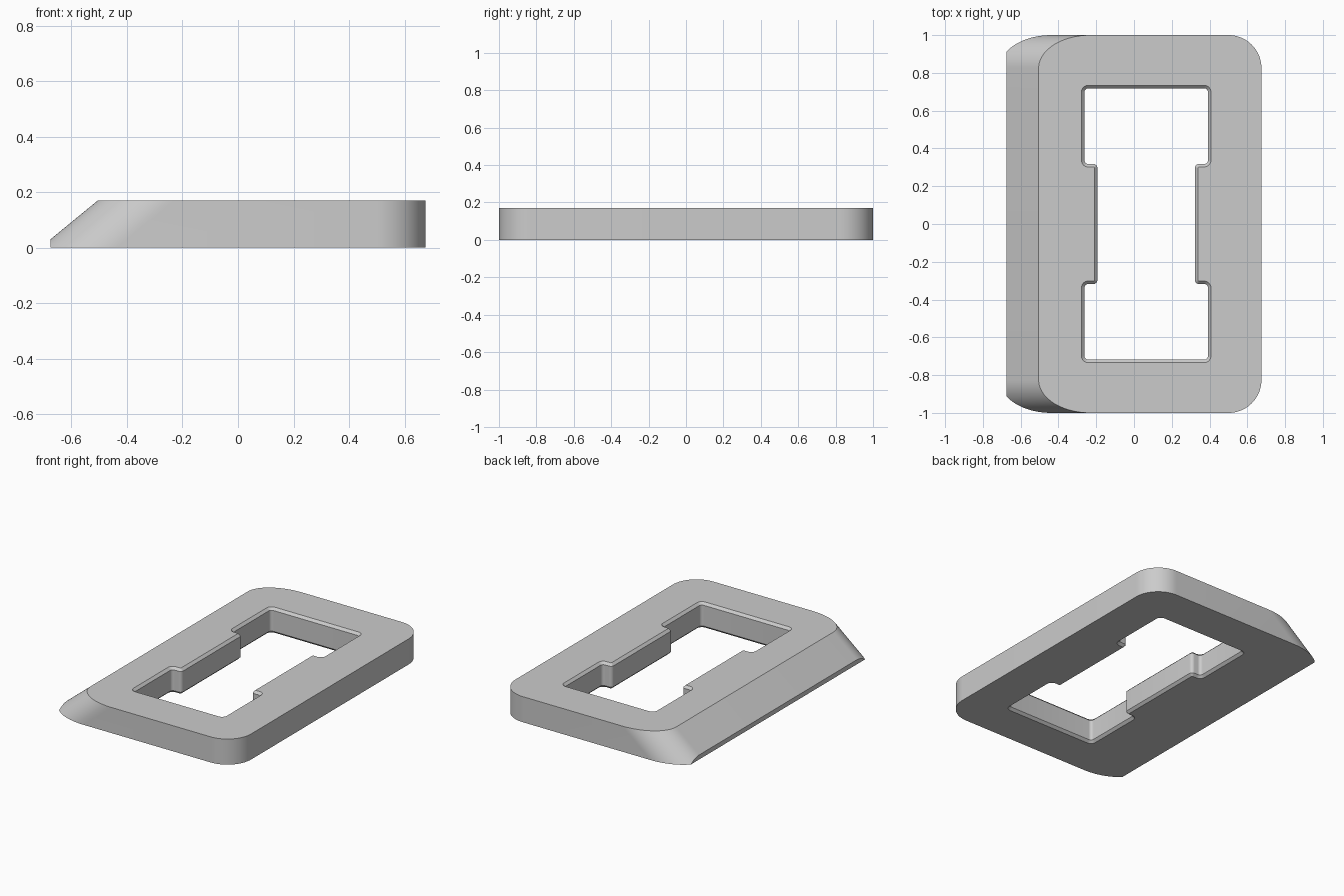
import bpy, bmesh, math
from mathutils import Vector

cube = bpy.data.objects.get("Cube")
if cube:
    bpy.data.objects.remove(cube)

HEIGHT = 0.17        # plate thickness
HALF_X = 0.675
SLOPE_TOP = -0.505   # upper edge of the sloped side
SLOPE_RUN = 0.207    # how far the slope travels over the full thickness
CHAMFER = 0.016
HOLE_X = 0.0645      # the opening is off centre


def rounded(corners, steps):
    """Outline from right-angled corners (x, y, x radius, y radius)."""
    pts = []
    for i, (x, y, rx, ry) in enumerate(corners):
        p = Vector((x, y))
        u = (Vector(corners[i - 1][:2]) - p).normalized()
        v = (Vector(corners[(i + 1) % len(corners)][:2]) - p).normalized()
        u, v = (Vector((d.x * rx, d.y * ry)) for d in (u, v))
        for k in range(steps + 1):
            t = math.pi / 2 * k / steps
            pts.append(p + u * (1 - math.sin(t)) + v * (1 - math.cos(t)))
    return pts


def loft(bm, outlines):
    """Skin a stack of (outline, z) rings and return the rings."""
    rings = [[bm.verts.new((p.x, p.y, z)) for p in o] for o, z in outlines]
    for a, b in zip(rings, rings[1:]):
        for i in range(len(a)):
            j = (i + 1) % len(a)
            bm.faces.new((a[i], a[j], b[j], b[i]))
    return rings


def body_outline(shift):
    r, rx, left = 0.175, 0.275, SLOPE_TOP - shift
    return rounded([(HALF_X, -1, r, r), (HALF_X, 1, r, r),
                    (left, 1, rx, r), (left, -1, rx, r)], 20)


def hole_outline(d):
    n, w, ny, h = 0.258 + d, 0.327 + d, 0.318 - d, 0.718 + d
    inner, outer = 0.022 - d, 0.02 + d
    quarter = [(n, ny, inner), (w, ny, outer), (w, h, outer)]
    right = [(x, -y, r) for x, y, r in reversed(quarter)] + quarter
    loop = right + [(-x, y, r) for x, y, r in reversed(right)]
    return [p + Vector((HOLE_X, 0)) for p in rounded([(x, y, r, r) for x, y, r in loop], 8)]


bm = bmesh.new()

# Solid body with one sloped side, its tip trimmed upright
bottom, top = loft(bm, [(body_outline(SLOPE_RUN), 0), (body_outline(0), HEIGHT)])
bm.faces.new(bottom)
bm.faces.new(top)
cut = bmesh.ops.bisect_plane(bm, geom=bm.verts[:] + bm.edges[:] + bm.faces[:],
                             plane_co=(-HALF_X, 0, 0), plane_no=(-1, 0, 0),
                             clear_outer=True)
bmesh.ops.holes_fill(bm, edges=[e for e in bm.edges if e.is_boundary], sides=0)
bm.normal_update()
caps = [f for f in bm.faces if abs(f.normal.z) > 0.99]
bmesh.ops.delete(bm, geom=caps, context="FACES_ONLY")

# Walls of the opening, chamfered above and below
loft(bm, [(hole_outline(CHAMFER), 0), (hole_outline(0), CHAMFER),
          (hole_outline(0), HEIGHT - CHAMFER), (hole_outline(CHAMFER), HEIGHT)])

# Flat faces between the rim and the opening
for z in (0, HEIGHT):
    edges = [e for e in bm.edges if e.is_boundary
             and all(abs(v.co.z - z) < 1e-4 for v in e.verts)]
    bmesh.ops.triangle_fill(bm, edges=edges, use_beauty=True, normal=(0, 0, 1))
bmesh.ops.recalc_face_normals(bm, faces=bm.faces[:])

mesh = bpy.data.meshes.new("frame_plate")
bm.to_mesh(mesh)
bm.free()
plate = bpy.data.objects.new("frame_plate", mesh)
bpy.context.collection.objects.link(plate)

# Single grey colour
grey = bpy.data.materials.new("light_grey")
grey.use_nodes = True
colour = (0.6, 0.6, 0.6, 1)
grey.diffuse_color = colour
grey.node_tree.nodes["Principled BSDF"].inputs["Base Color"].default_value = colour
mesh.materials.append(grey)

bpy.ops.object.select_all(action="DESELECT")
plate.select_set(True)
bpy.context.view_layer.objects.active = plate
bpy.ops.object.shade_smooth_by_angle(angle=math.radians(25))
